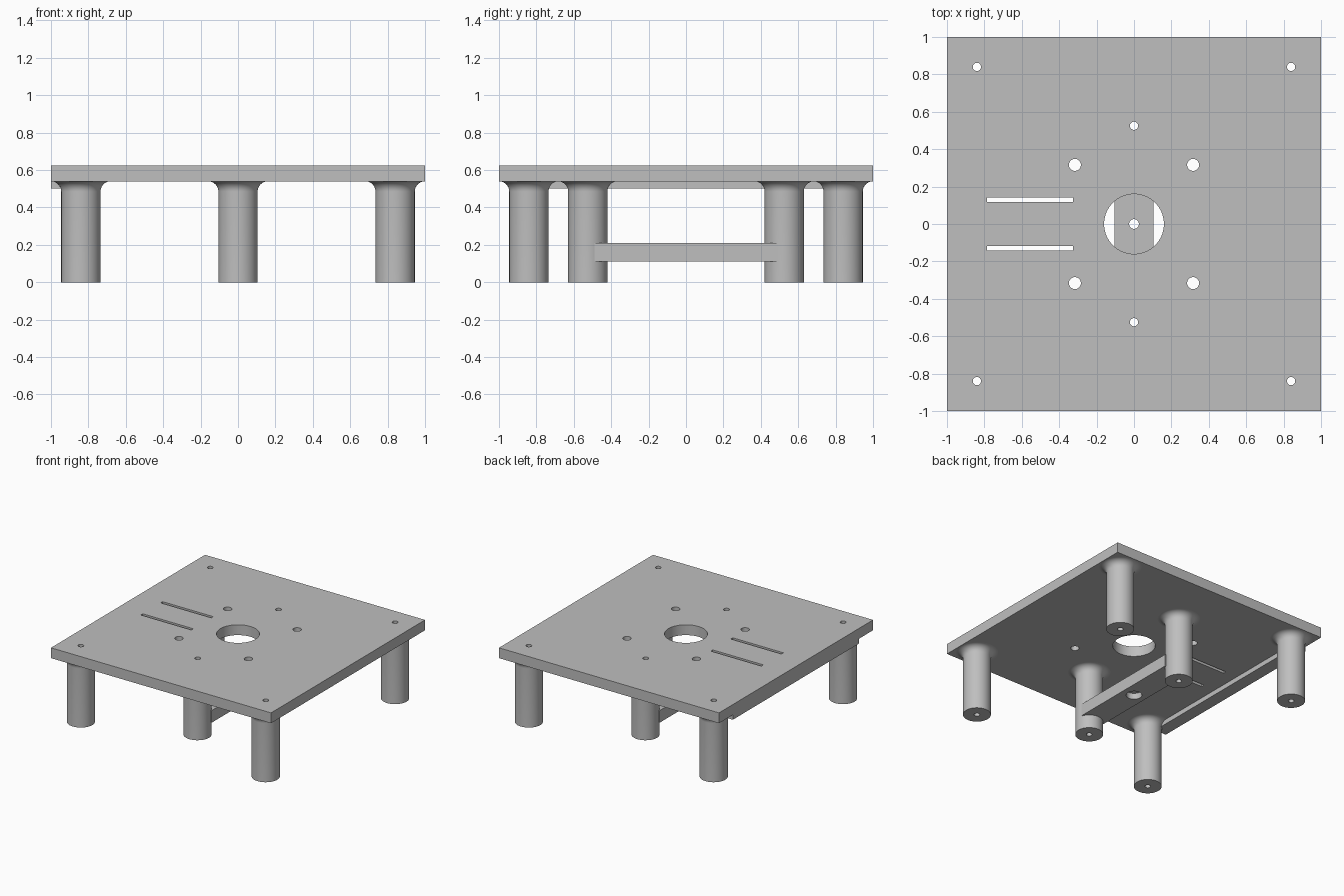
import bpy
import bmesh
import math
from mathutils import Matrix, Vector

if "Cube" in bpy.data.objects:
    bpy.data.objects.remove(bpy.data.objects["Cube"], do_unlink=True)

# One grey for the whole model
GREY = (0.52, 0.52, 0.52, 1.0)
grey = bpy.data.materials.new("plain_grey")
grey.use_nodes = True
grey.diffuse_color = GREY
grey.node_tree.nodes["Principled BSDF"].inputs["Base Color"].default_value = GREY

PLATE_BOTTOM, PLATE_TOP = 0.54, 0.625
LEG_R, BORE_R, FILLET = 0.105, 0.022, 0.055
CORNER, MIDDLE = 0.84, 0.525


def add_box(bm, low, high):
    low, high = Vector(low), Vector(high)
    size = Matrix.Diagonal((high - low).to_4d())
    size[3][3] = 1
    bmesh.ops.create_cube(bm, size=1, matrix=Matrix.Translation((low + high) / 2) @ size)


def add_cylinder(bm, x, y, low, high, radius, sides=32):
    bmesh.ops.create_cone(bm, cap_ends=True, segments=sides, radius1=radius, radius2=radius,
                          depth=high - low, matrix=Matrix.Translation((x, y, (low + high) / 2)))


def finish(name, bm, location=(0, 0, 0)):
    bmesh.ops.recalc_face_normals(bm, faces=bm.faces)
    mesh = bpy.data.meshes.new(name)
    bm.to_mesh(mesh)
    bm.free()
    mesh.materials.append(grey)
    obj = bpy.data.objects.new(name, mesh)
    obj.location = location
    bpy.context.collection.objects.link(obj)
    return obj


def smooth(obj):
    bpy.ops.object.select_all(action="DESELECT")
    obj.select_set(True)
    bpy.context.view_layer.objects.active = obj
    bpy.ops.object.shade_smooth_by_angle(angle=math.radians(35))


def cut(obj, cutter_bm):
    cutter = finish("cutter", cutter_bm)
    cutter.hide_render = True
    mod = obj.modifiers.new("holes", "BOOLEAN")
    mod.operation, mod.solver, mod.object = "DIFFERENCE", "EXACT", cutter
    bpy.ops.object.select_all(action="DESELECT")
    obj.select_set(True)
    bpy.context.view_layer.objects.active = obj
    bpy.ops.object.modifier_apply(modifier=mod.name)
    bpy.data.objects.remove(cutter, do_unlink=True)
    smooth(obj)


# Square top plate
bm = bmesh.new()
add_box(bm, (-1, -1, PLATE_BOTTOM), (1, 1, PLATE_TOP))
plate = finish("top_plate", bm)

# Plate openings: centre hole, bolt holes, leg bores and two slots
corners = [(sx * CORNER, sy * CORNER) for sx in (-1, 1) for sy in (-1, 1)]
leg_spots = corners + [(0, -MIDDLE), (0, MIDDLE)]
holes = bmesh.new()
add_cylinder(holes, 0, 0, 0.5, 0.7, 0.16, 64)
for x, y in leg_spots:
    add_cylinder(holes, x, y, 0.5, 0.7, BORE_R)
for sx in (-1, 1):
    for sy in (-1, 1):
        add_cylinder(holes, sx * 0.316, sy * 0.316, 0.5, 0.7, 0.032)
for y in (-0.13, 0.13):
    add_box(holes, (-0.785, y - 0.013, 0.5), (-0.325, y + 0.013, 0.7))
cut(plate, holes)

# Bored round legs flaring into the plate
steps = 10
profile = [(BORE_R, PLATE_BOTTOM), (BORE_R, 0), (LEG_R, 0)]
for i in range(steps + 1):
    a = math.pi / 2 * i / steps
    profile.append((LEG_R + FILLET * (1 - math.cos(a)),
                    PLATE_BOTTOM - FILLET * (1 - math.sin(a))))
for i, (x, y) in enumerate(leg_spots):
    bm = bmesh.new()
    verts = [bm.verts.new((r, 0, z)) for r, z in profile]
    edges = [bm.edges.new(pair) for pair in zip(verts, verts[1:])]
    bmesh.ops.spin(bm, geom=verts + edges, cent=(0, 0, 0), axis=(0, 0, 1),
                   angle=math.tau, steps=48, use_merge=True)
    bmesh.ops.remove_doubles(bm, verts=bm.verts, dist=0.0001)
    kind = "corner_leg" if i < len(corners) else "middle_leg"
    smooth(finish(f"{kind}_{i + 1}", bm, (x, y, 0)))

# Crossbar between the middle legs, with a counterbored centre hole
bm = bmesh.new()
add_box(bm, (-0.104, -0.49, 0.11), (0.104, 0.49, 0.21))
bar = finish("crossbar", bm)
for low, high, radius in ((0.05, 0.3, 0.026), (0.05, 0.16, 0.06)):
    bore = bmesh.new()
    add_cylinder(bore, 0, 0, low, high, radius)
    cut(bar, bore)

# Rail under the right-hand edge
bm = bmesh.new()
add_box(bm, (-1, -0.82, 0.5), (-0.895, 0.82, PLATE_BOTTOM))
finish("edge_rail", bm)
